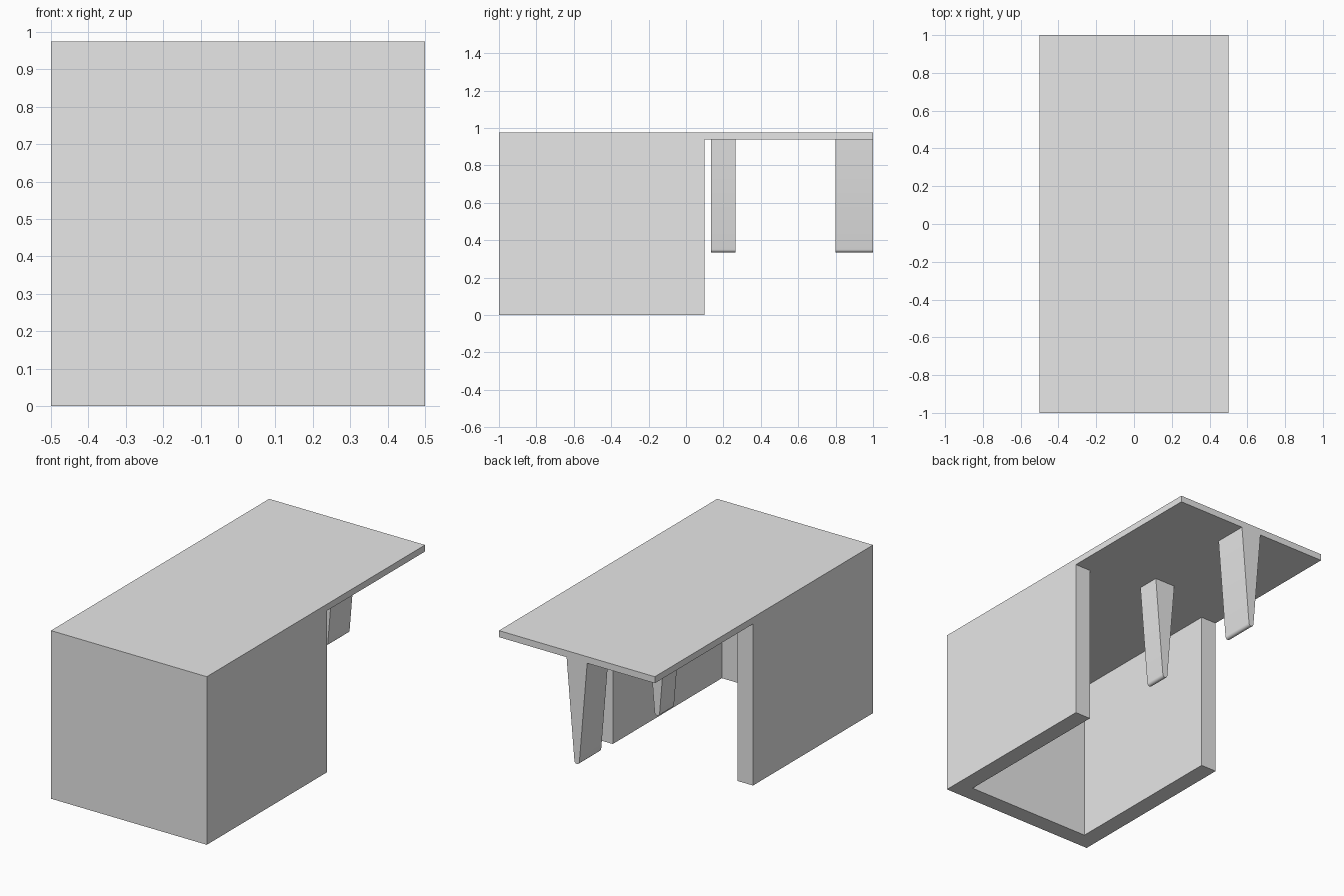
import bpy
import bmesh
import math

default_cube = bpy.data.objects.get("Cube")
if default_cube:
    bpy.data.objects.remove(default_cube, do_unlink=True)

HEIGHT = 0.975      # top of the cover
UNDERSIDE = 0.937   # underside of the cover
WALL = 0.1          # housing wall thickness
WALL_END = 0.1      # y where the side walls stop

grey = bpy.data.materials.new("light_grey")
grey.use_nodes = True
grey.diffuse_color = (0.8, 0.8, 0.8, 1)
grey.node_tree.nodes["Principled BSDF"].inputs["Base Color"].default_value = grey.diffuse_color


def add_object(name, bm):
    bmesh.ops.recalc_face_normals(bm, faces=bm.faces)
    mesh = bpy.data.meshes.new(name)
    bm.to_mesh(mesh)
    bm.free()
    mesh.materials.append(grey)
    obj = bpy.data.objects.new(name, mesh)
    bpy.context.collection.objects.link(obj)
    return obj


def add_box(name, low, high):
    bm = bmesh.new()
    bmesh.ops.create_cube(bm, size=1)
    for v in bm.verts:
        v.co = [b if c > 0 else a for a, b, c in zip(low, high, v.co)]
    return add_object(name, bm)


def carve(target, cutter):
    cutter.hide_render = True
    mod = target.modifiers.new("carve", "BOOLEAN")
    mod.operation = "DIFFERENCE"
    mod.solver = "EXACT"
    mod.object = cutter
    bpy.context.view_layer.objects.active = target
    bpy.ops.object.modifier_apply(modifier=mod.name)
    bpy.data.objects.remove(cutter, do_unlink=True)


def add_prong(name, y_front, y_back):
    """Wedge hanging from the cover, narrowing to a rounded tip."""
    top, tip, bottom = 0.066, 0.016, 0.335
    outline = [(top, UNDERSIDE)]
    for i in range(7):
        a = math.pi * i / 6
        outline.append((tip * math.cos(a), bottom + tip * (1 - math.sin(a))))
    outline.append((-top, UNDERSIDE))
    bm = bmesh.new()
    face = bm.faces.new([bm.verts.new((x, y_front, z)) for x, z in outline])
    ext = bmesh.ops.extrude_face_region(bm, geom=[face])
    verts = [g for g in ext["geom"] if isinstance(g, bmesh.types.BMVert)]
    bmesh.ops.translate(bm, verts=verts, vec=(0, y_back - y_front, 0))
    obj = add_object(name, bm)
    for o in bpy.context.selected_objects:
        o.select_set(False)
    obj.select_set(True)
    bpy.context.view_layer.objects.active = obj
    bpy.ops.object.shade_smooth_by_angle(angle=math.radians(35))


# Housing: block with the rear underside and the open-bottomed inside removed
housing = add_box("housing_and_cover", (-0.5, -1, 0), (0.5, 1, HEIGHT))
carve(housing, add_box("rear_cutter", (-1, WALL_END, -1), (1, 2, UNDERSIDE)))
carve(housing, add_box("inside_cutter", (WALL - 0.5, WALL - 1, -1),
                       (0.5 - WALL, WALL_END + 0.5, UNDERSIDE)))

# Prongs under the cover
add_prong("inner_prong", 0.133, 0.265)
add_prong("rear_prong", 0.8, 1.0)
